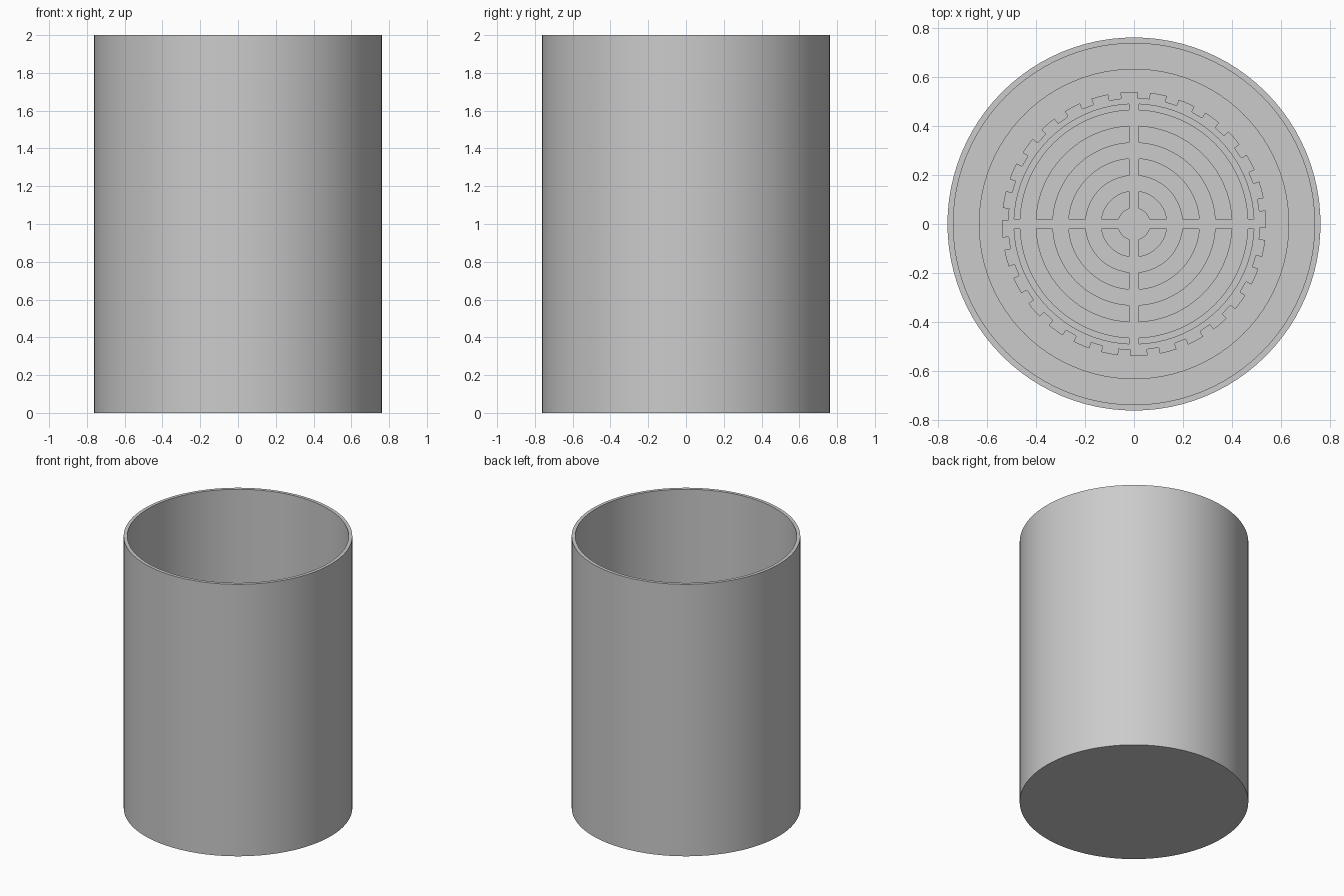
import bpy, bmesh, math
from math import pi, sin, cos, asin

cube = bpy.data.objects.get("Cube")
if cube:
    bpy.data.objects.remove(cube, do_unlink=True)

# Single plain grey
GREY = (0.6, 0.6, 0.6, 1)
mat = bpy.data.materials.new("plain grey")
mat.use_nodes = True
mat.diffuse_color = GREY
mat.node_tree.nodes["Principled BSDF"].inputs["Base Color"].default_value = GREY

SEGMENTS = 96


def finish(obj):
    obj.data.materials.clear()
    obj.data.materials.append(mat)
    bpy.ops.object.select_all(action='DESELECT')
    obj.select_set(True)
    bpy.context.view_layer.objects.active = obj
    bpy.ops.object.shade_smooth_by_angle(angle=math.radians(30))


def lathe(name, profile):
    """Spin an (r, z) profile about the z axis."""
    bm = bmesh.new()
    verts = [bm.verts.new((r, 0, z)) for r, z in profile]
    edges = [bm.edges.new(pair) for pair in zip(verts, verts[1:])]
    bmesh.ops.spin(bm, geom=verts + edges, cent=(0, 0, 0), axis=(0, 0, 1),
                   angle=2 * pi, steps=SEGMENTS)
    bmesh.ops.remove_doubles(bm, verts=bm.verts, dist=0.0001)
    bmesh.ops.recalc_face_normals(bm, faces=bm.faces)
    mesh = bpy.data.meshes.new(name)
    bm.to_mesh(mesh)
    bm.free()
    obj = bpy.data.objects.new(name, mesh)
    bpy.context.collection.objects.link(obj)
    finish(obj)


def arc(r, start, end, steps):
    return [(r * cos(start + (end - start) * i / steps),
             r * sin(start + (end - start) * i / steps)) for i in range(steps + 1)]


def plate(name, outlines, bottom, top):
    """Flat plate from an outer outline and hole outlines."""
    curve = bpy.data.curves.new(name + "_outline", 'CURVE')
    curve.dimensions = '2D'
    curve.fill_mode = 'BOTH'
    curve.extrude = (top - bottom) / 2
    for points in outlines:
        spline = curve.splines.new('POLY')
        spline.points.add(len(points) - 1)
        for p, (x, y) in zip(spline.points, points):
            p.co = (x, y, 0, 1)
        spline.use_cyclic_u = True
    temp = bpy.data.objects.new(name + "_outline", curve)
    bpy.context.collection.objects.link(temp)
    graph = bpy.context.evaluated_depsgraph_get()
    mesh = bpy.data.meshes.new_from_object(temp.evaluated_get(graph))
    bpy.data.objects.remove(temp, do_unlink=True)
    bm = bmesh.new()
    bm.from_mesh(mesh)
    bmesh.ops.remove_doubles(bm, verts=bm.verts, dist=0.0001)
    bmesh.ops.recalc_face_normals(bm, faces=bm.faces)
    bm.to_mesh(mesh)
    bm.free()
    mesh.name = name
    obj = bpy.data.objects.new(name, mesh)
    bpy.context.collection.objects.link(obj)
    obj.location.z = (top + bottom) / 2
    finish(obj)


# Thin-walled container with a closed base and a raised inner step
lathe("container", [(0, 0), (0.762, 0), (0.762, 2), (0.738, 2), (0.738, 0.08),
                    (0.634, 0.08), (0.634, 0.14), (0, 0.14)])

# Grate outline with evenly spaced notches round its edge
NOTCHES = 28
pitch = 2 * pi / NOTCHES
half = 0.025 / 0.53
outline = []
for i in range(NOTCHES):
    a = math.radians(8.6) + i * pitch
    outline += arc(0.515, a - half, a + half, 1)
    outline += arc(0.54, a + half, a + pitch - half, 3)

# Concentric slots, split by a cross of straight bars
BAR = 0.02
slots = []
for inner, outer in [(0.067, 0.134), (0.2, 0.267), (0.334, 0.4), (0.467, 0.49)]:
    for q in range(4):
        turn = q * pi / 2
        gi, go = asin(BAR / inner), asin(BAR / outer)
        slots.append(arc(outer, turn + go, turn + pi / 2 - go, 20) +
                     arc(inner, turn + pi / 2 - gi, turn + gi, 20))

plate("slotted_grate", [outline] + slots, 0.14, 0.22)
